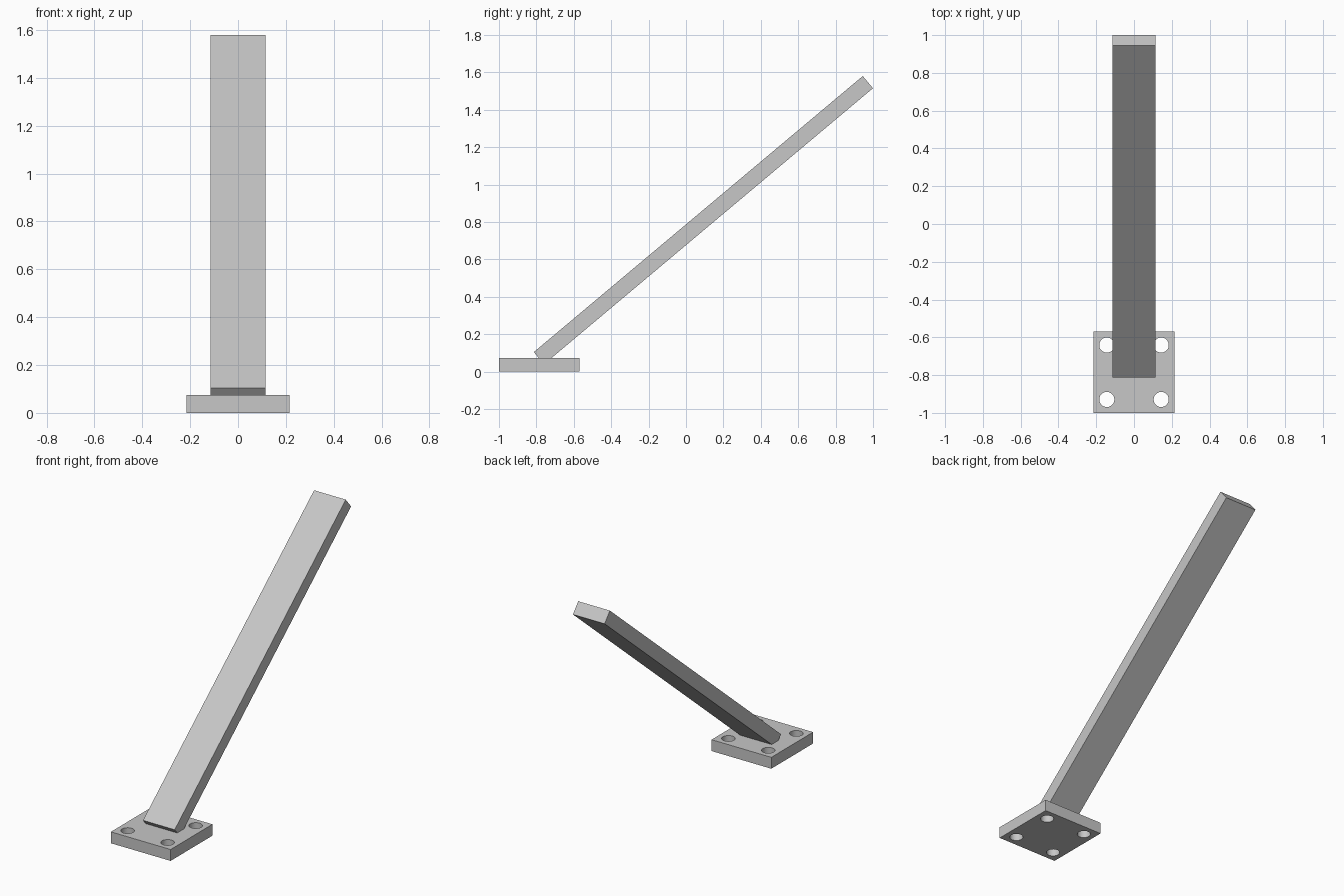
import bpy
import math

cube = bpy.data.objects.get("Cube")
if cube:
    bpy.data.objects.remove(cube, do_unlink=True)

GREY = (0.57, 0.57, 0.57, 1.0)
steel = bpy.data.materials.new("grey_steel")
steel.use_nodes = True
steel.diffuse_color = GREY
steel.node_tree.nodes["Principled BSDF"].inputs["Base Color"].default_value = GREY


def box(name, size, location, tilt=0.0):
    bpy.ops.mesh.primitive_cube_add(size=1, location=location)
    obj = bpy.context.object
    obj.name = name
    obj.scale = size
    bpy.ops.object.transform_apply(location=False, rotation=False, scale=True)
    obj.rotation_euler.x = tilt
    obj.data.materials.append(steel)
    return obj


# Square mounting plate
PLATE_Y = -0.785
plate = box("base_plate", (0.43, 0.43, 0.074), (0, PLATE_Y, 0.037))

# Four bolt holes through the plate
for sx in (-1, 1):
    for sy in (-1, 1):
        bpy.ops.mesh.primitive_cylinder_add(
            vertices=48, radius=0.04, depth=0.3,
            location=(sx * 0.144, PLATE_Y + sy * 0.144, 0.037))
        cutter = bpy.context.object
        cutter.name = "bolt_hole_cutter"
        cutter.data.materials.append(steel)
        mod = plate.modifiers.new("bolt_hole", "BOOLEAN")
        mod.operation = "DIFFERENCE"
        mod.solver = "EXACT"
        mod.object = cutter
        bpy.context.view_layer.objects.active = plate
        bpy.ops.object.modifier_apply(modifier=mod.name)
        bpy.data.objects.remove(cutter, do_unlink=True)

bpy.ops.object.select_all(action="DESELECT")
plate.select_set(True)
bpy.context.view_layer.objects.active = plate
bpy.ops.object.shade_smooth_by_angle(angle=math.radians(30))

# Flat bar leaning back, its foot set into the plate
box("slanted_bar", (0.228, 2.296, 0.085), (0, 0.093, 0.81), math.radians(40))
